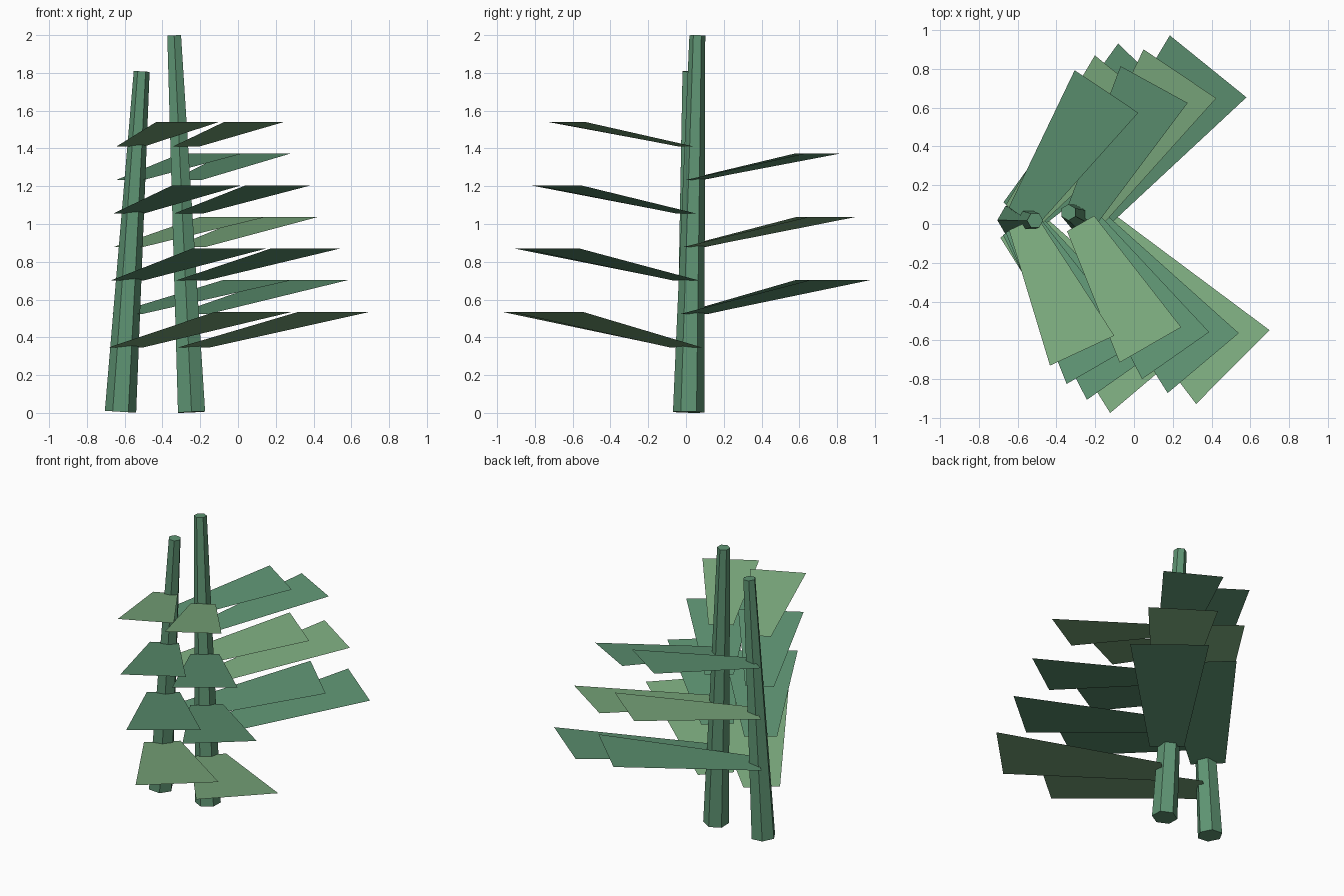
import bpy
from math import radians, cos, sin
from mathutils import Vector

if "Cube" in bpy.data.objects:
    bpy.data.objects.remove(bpy.data.objects["Cube"])


def material(name, color):
    m = bpy.data.materials.new(name)
    m.diffuse_color = (*color, 1)
    m.use_nodes = True
    m.node_tree.nodes["Principled BSDF"].inputs["Base Color"].default_value = m.diffuse_color
    return m


DARK = material("deep_green", (0.113, 0.296, 0.171))
LIGHT = material("light_green", (0.205, 0.413, 0.214))


# Leaning, tapered six-sided trunk between two axis points
def trunk(name, base, top, spin):
    base, top = Vector(base), Vector(top)
    axis = top - base
    bpy.ops.mesh.primitive_cone_add(vertices=6, radius1=0.083, radius2=0.042,
                                    depth=axis.length)
    ob = bpy.context.object
    ob.name = name
    tilt = Vector((0, 0, 1)).rotation_difference(axis).to_matrix().to_4x4()
    ob.data.transform(tilt @ ob.matrix_world.Rotation(radians(spin), 4, 'Z'))
    ob.location = (base + top) / 2
    ob.data.materials.append(DARK)


# Flat flaring leaf rising outward from the trunk
def leaf(name, root, angle, i):
    d = Vector((cos(radians(angle)), sin(radians(angle)), 0))
    side = Vector((-d.y, d.x, 0))
    half_tip = (0.537 - 0.0285 * i) / 2
    half_root = half_tip * 0.44
    inner = root + d * 0.02
    outer = root + d * (1.075 - 0.0555 * i)
    inner.z = 0.345 + 0.1775 * i
    outer.z = 0.535 + 0.1675 * i
    pts = [inner + side * half_root, inner - side * half_root,
           outer - side * half_tip, outer + side * half_tip]
    me = bpy.data.meshes.new(name)
    me.from_pydata(pts, [], [(0, 1, 2, 3)])
    me.materials.append(LIGHT if i % 3 == 0 else DARK)
    bpy.context.collection.objects.link(bpy.data.objects.new(name, me))


# Two plants: trunk ends, hexagon spin, leaf root drift and turn
plants = [
    ("tall", (-0.246, 0.014, 0.004), (-0.338, 0.060, 1.998), 0, -0.243, -0.030, 0),
    ("short", (-0.622, 0.020, 0.006), (-0.510, 0.018, 1.808), 30, -0.622, 0.030, -5),
]
for label, base, top, spin, x0, drift, turn in plants:
    trunk(label + "_trunk", base, top, spin)
    # Seven leaves alternating front and back
    for i in range(7):
        x = x0 + drift * (0.345 + 0.1775 * i)
        angle = (-44.8 - 2.55 * i) if i % 2 == 0 else (48.5 + 2.55 * i)
        leaf(f"{label}_leaf_{i + 1}", Vector((x, 0.02, 0)), angle + turn, i)
